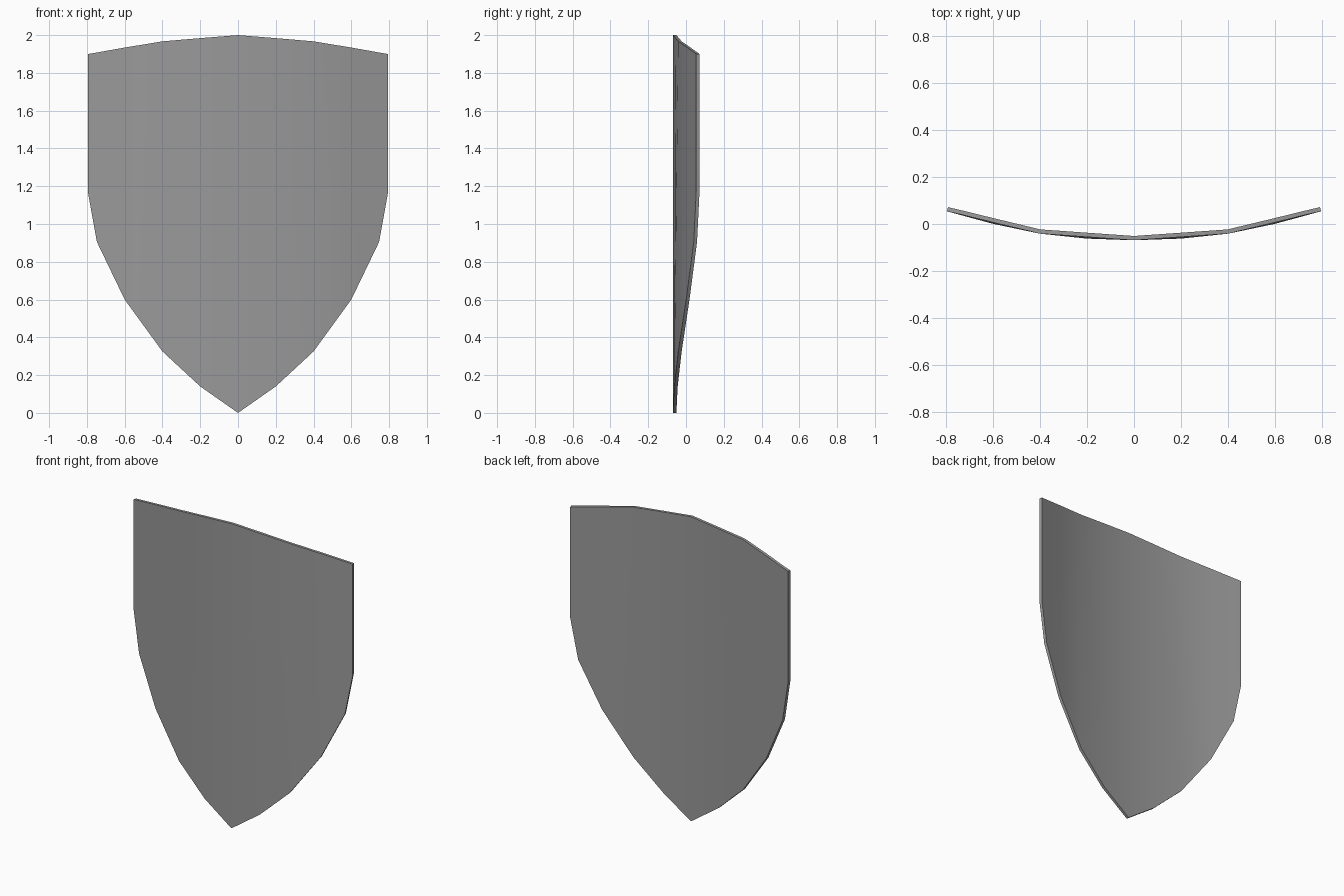
import bpy, bmesh

if "Cube" in bpy.data.objects:
    bpy.data.objects.remove(bpy.data.objects["Cube"])

# Half-width columns of the shield: x, front depth at bottom and top, bottom z, top z
half = [
    (0.0, -0.069, -0.069, 0.0, 2.0),
    (0.2, -0.062, -0.055, 0.14, 1.984),
    (0.4, -0.041, -0.041, 0.325, 1.967),
    (0.6, 0.001, 0.007, 0.60, 1.934),
    (0.747, 0.041, 0.043, 0.905, 1.908),
    (0.795, 0.054, 0.054, 1.17, 1.90),
]
columns = [(-c[0], *c[1:]) for c in reversed(half[1:])] + half

# Curved front sheet: one vertical strip between each pair of columns
bm = bmesh.new()
rails = [(bm.verts.new((x, yb, zb)), bm.verts.new((x, yt, zt)))
         for x, yb, yt, zb, zt in columns]
for (b0, t0), (b1, t1) in zip(rails, rails[1:]):
    bm.faces.new((b0, b1, t1, t0))
mesh = bpy.data.meshes.new("shield_plate")
bm.to_mesh(mesh)
bm.free()
plate = bpy.data.objects.new("shield_plate", mesh)
bpy.context.collection.objects.link(plate)

# Dark grey metal
metal = bpy.data.materials.new("dark_grey")
metal.diffuse_color = (0.32, 0.32, 0.32, 1)
metal.use_nodes = True
metal.node_tree.nodes["Principled BSDF"].inputs["Base Color"].default_value = metal.diffuse_color
mesh.materials.append(metal)

# Thickness towards the back
solid = plate.modifiers.new("thickness", "SOLIDIFY")
solid.thickness = 0.018
solid.offset = -1
solid.use_even_offset = True

# Smooth curved faces with crisp rim
bpy.context.view_layer.objects.active = plate
plate.select_set(True)
bpy.ops.object.modifier_apply(modifier="thickness")
bpy.ops.object.shade_smooth_by_angle(angle=0.6)
